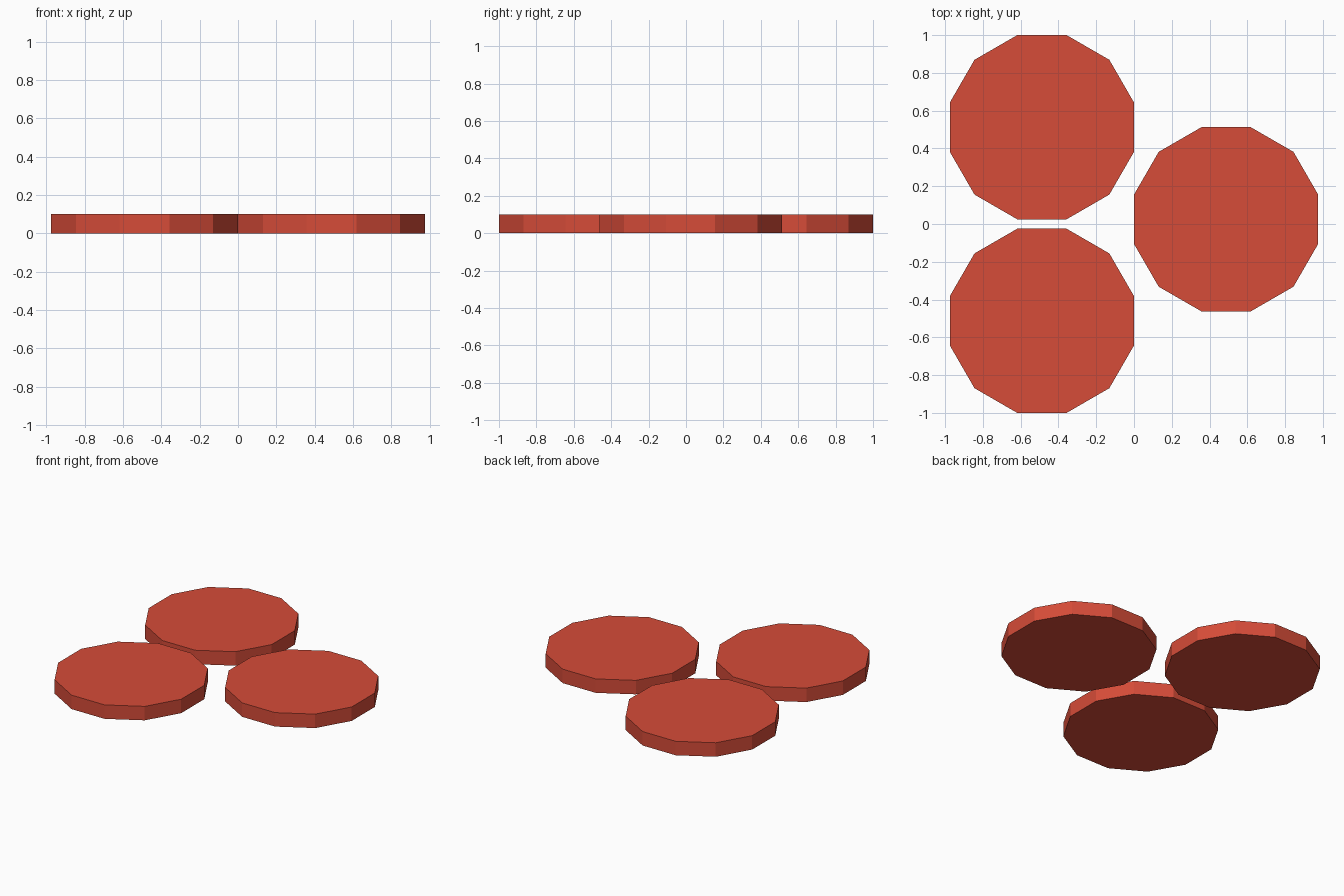
import bpy
import math

if "Cube" in bpy.data.objects:
    bpy.data.objects.remove(bpy.data.objects["Cube"])

# Single red colour
red = bpy.data.materials.new("brick_red")
red.diffuse_color = (0.67, 0.072, 0.04, 1.0)
red.use_nodes = True
red.node_tree.nodes["Principled BSDF"].inputs["Base Color"].default_value = red.diffuse_color

SIDES = 12
APOTHEM = 0.4875
HEIGHT = 0.1


def add_disc(name, x, y):
    """Twelve-sided flat disc with flat sides facing the x and y axes."""
    bpy.ops.mesh.primitive_cylinder_add(
        vertices=SIDES, radius=APOTHEM / math.cos(math.pi / SIDES),
        depth=HEIGHT, end_fill_type='NGON',
        location=(x, y, HEIGHT / 2), rotation=(0, 0, math.pi / SIDES))
    disc = bpy.context.object
    disc.name = name
    disc.data.materials.append(red)


# Two discs on the left, one nestled on the right
add_disc("back_left_disc", -APOTHEM, 0.5125)
add_disc("front_left_disc", -APOTHEM, -0.5125)
add_disc("right_disc", APOTHEM, 0.025)
